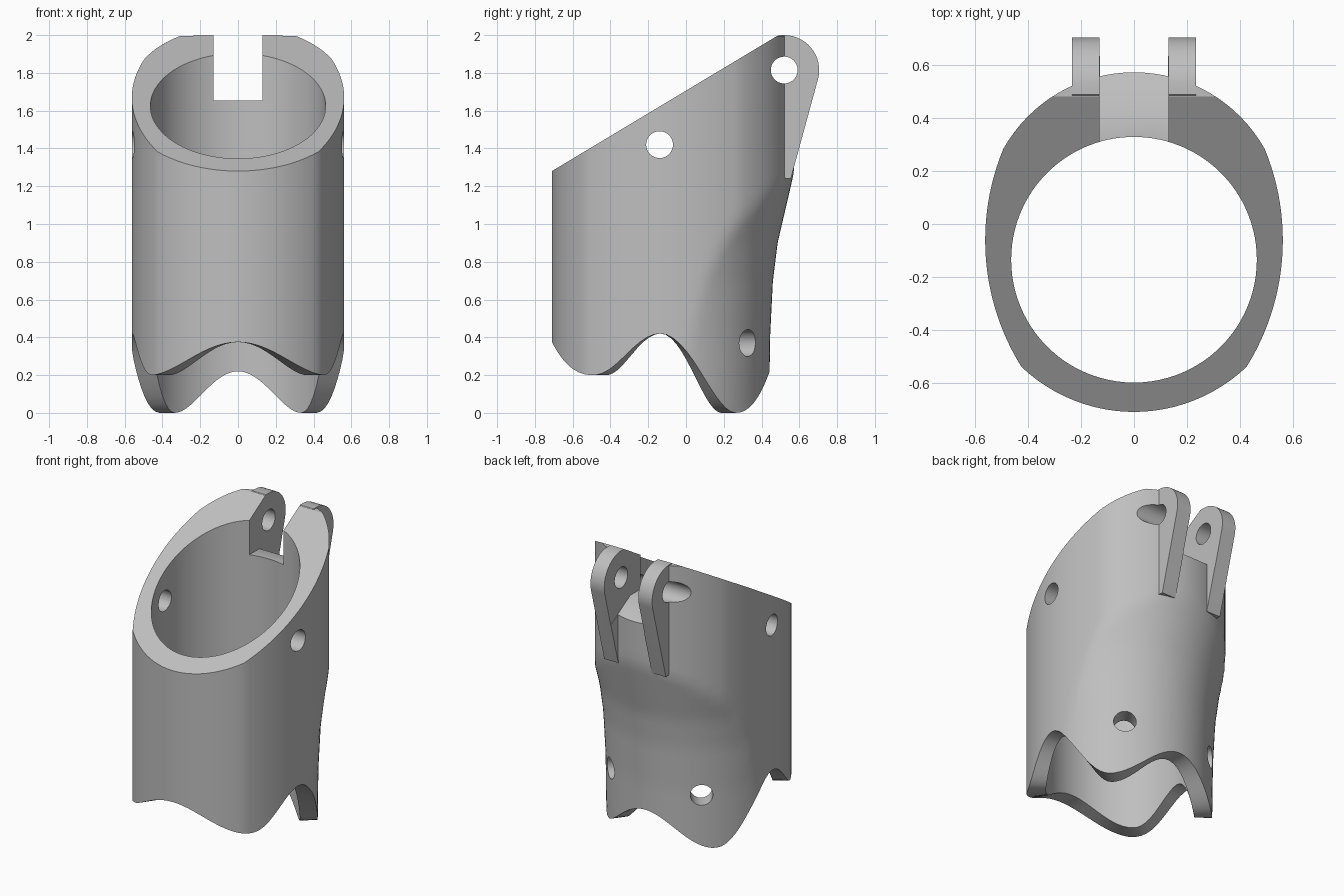
import bpy, bmesh, math
from mathutils import Vector, Matrix

cube = bpy.data.objects.get("Cube")
if cube:
    bpy.data.objects.remove(cube, do_unlink=True)

grey = bpy.data.materials.new("plain grey")
grey.use_nodes = True
COLOUR = (0.52, 0.52, 0.52, 1)
grey.diffuse_color = COLOUR
grey.node_tree.nodes["Principled BSDF"].inputs["Base Color"].default_value = COLOUR

BORE_Y, BORE_R = -0.135, 0.464
PIN_Y, PIN_Z = 0.52, 1.815
HOLE_R = 0.071


def make_object(name, bm):
    bmesh.ops.recalc_face_normals(bm, faces=bm.faces)
    mesh = bpy.data.meshes.new(name)
    bm.to_mesh(mesh)
    bm.free()
    mesh.materials.append(grey)
    obj = bpy.data.objects.new(name, mesh)
    bpy.context.collection.objects.link(obj)
    return obj


def prism(name, outline, x0, x1):
    """Side outline of (y, z) points, extruded along x."""
    bm = bmesh.new()
    face = bm.faces.new([bm.verts.new((x0, y, z)) for y, z in outline])
    new = bmesh.ops.extrude_face_region(bm, geom=[face])["geom"]
    moved = [v for v in new if isinstance(v, bmesh.types.BMVert)]
    bmesh.ops.translate(bm, verts=moved, vec=(x1 - x0, 0, 0))
    return make_object(name, bm)


def drill(name, centre, direction, length):
    bm = bmesh.new()
    turn = Vector((0, 0, 1)).rotation_difference(Vector(direction)).to_matrix().to_4x4()
    bmesh.ops.create_cone(bm, cap_ends=True, segments=40, radius1=HOLE_R, radius2=HOLE_R,
                          depth=length, matrix=Matrix.Translation(centre) @ turn)
    return make_object(name, bm)


def arc(a, b, c, n):
    """Points on the circular arc from a through b to c, without c."""
    (ax, ay), (bx, by), (cx, cy) = a, b, c
    d = 2 * (ax * (by - cy) + bx * (cy - ay) + cx * (ay - by))
    sa, sb, sc = ax * ax + ay * ay, bx * bx + by * by, cx * cx + cy * cy
    ux = (sa * (by - cy) + sb * (cy - ay) + sc * (ay - by)) / d
    uy = (sa * (cx - bx) + sb * (ax - cx) + sc * (bx - ax)) / d
    r = math.hypot(ax - ux, ay - uy)
    t0 = math.atan2(ay - uy, ax - ux)
    t1 = math.atan2(cy - uy, cx - ux)
    return [(ux + r * math.cos(t0 + (t1 - t0) * i / n),
             uy + r * math.sin(t0 + (t1 - t0) * i / n)) for i in range(n)]


def ease(x, table, smooth):
    """Interpolate in a short table, either straight or cosine."""
    for (x0, y0), (x1, y1) in zip(table, table[1:]):
        if x <= x1:
            t = max(0, (x - x0) / (x1 - x0))
            if smooth:
                t = (1 - math.cos(math.pi * t)) / 2
            return y0 + (y1 - y0) * t
    return table[-1][1]


# Egg-shaped outer plan: front arc, flatter side, back arc, then mirrored
FRONT, FRONT_CORNER = (0, -0.71), (0.425, -0.54)
BACK_CORNER, BACK = (0.494, 0.283), (0, 0.573)
half = (arc(FRONT, (0.225, -0.667), FRONT_CORNER, 12)
        + arc(FRONT_CORNER, (0.562, -0.08), BACK_CORNER, 24)
        + arc(BACK_CORNER, (0.283, 0.497), BACK, 16) + [BACK])
plan = half + [(-x, y) for x, y in half[-2:0:-1]]

# Scalloped bottom height by angle from the front; slimmer lower back by height
SCALLOP = [(0, 0.375), (52, 0.2), (90, 0.42), (134, 0), (180, 0.22)]
WAIST = [(0, 0.575), (0.4, 0.58), (0.7, 0.595), (0.9, 0.62), (1.2, 0.69), (1.3, 0.712), (1.4, 0.8)]
ROWS = 36

# Sleeve wall
bm = bmesh.new()
columns = []
for x, y in plan:
    dx, dy = x, y - BORE_Y
    radius = math.hypot(dx, dy)
    dx, dy = dx / radius, dy / radius
    low = ease(math.degrees(math.acos(max(-1, min(1, -dy)))), SCALLOP, True)
    outer, inner = [], []
    for k in range(ROWS + 1):
        z = low + (2.1 - low) * k / ROWS
        r = min(radius, ease(z, WAIST, False)) if y > -0.1 else radius
        outer.append(bm.verts.new((dx * r, BORE_Y + dy * r, z)))
        inner.append(bm.verts.new((dx * BORE_R, BORE_Y + dy * BORE_R, z)))
    columns.append(outer + inner[::-1])
for a, b in zip(columns, columns[1:] + columns[:1]):
    for k in range(len(a)):
        j = (k + 1) % len(a)
        bm.faces.new((a[k], b[k], b[j], a[j]))
body = make_object("sleeve", bm)

# Slanted top cutter
top = prism("top_cutter", [(-1, 1.106), (0.482, 1.995), (1, 1.995), (1, 3), (-1, 3)], -1, 1)

# Hinge lugs
LUG_R = 0.185
rounded = [(PIN_Y + LUG_R * math.cos(math.radians(a)), PIN_Z + LUG_R * math.sin(math.radians(a)))
           for a in range(-15, 91, 7)]
lug_outline = rounded + [(0.49, 2.0), (0.43, 1.94), (0.43, 1.25), (0.555, 1.24)]
lugs = [prism(side + "_lug", lug_outline, s * 0.128, s * 0.235)
        for side, s in (("left", 1), ("right", -1))]

# Slot between the lugs, pin bore, side holes and angled lower holes
slot = prism("slot_cutter", [(0.1, 1.655), (0.42, 1.655), (0.9, 1.38), (0.9, 3), (0.1, 3)], -0.13, 0.13)
cutters = [slot,
           drill("pin_cutter", (0, PIN_Y, PIN_Z), (1, 0, 0), 2),
           drill("side_hole_cutter", (0, -0.14, 1.42), (1, 0, 0), 2)]
for s in (1, -1):
    d = Vector((s * math.cos(math.radians(53)), math.sin(math.radians(53)), 0))
    cutters.append(drill("lower_hole_cutter", Vector((0, BORE_Y, 0.37)) + d * 0.55, d, 0.6))

steps = [(top, "DIFFERENCE")] + [(l, "UNION") for l in lugs] + [(c, "DIFFERENCE") for c in cutters]
bpy.ops.object.select_all(action="DESELECT")
bpy.context.view_layer.objects.active = body
body.select_set(True)
for tool, operation in steps:
    mod = body.modifiers.new(tool.name, "BOOLEAN")
    mod.operation, mod.solver, mod.object = operation, "EXACT", tool
    bpy.ops.object.modifier_apply(modifier=mod.name)
for tool, _ in steps:
    bpy.data.objects.remove(tool, do_unlink=True)
bpy.ops.object.shade_smooth_by_angle(angle=math.radians(30))
